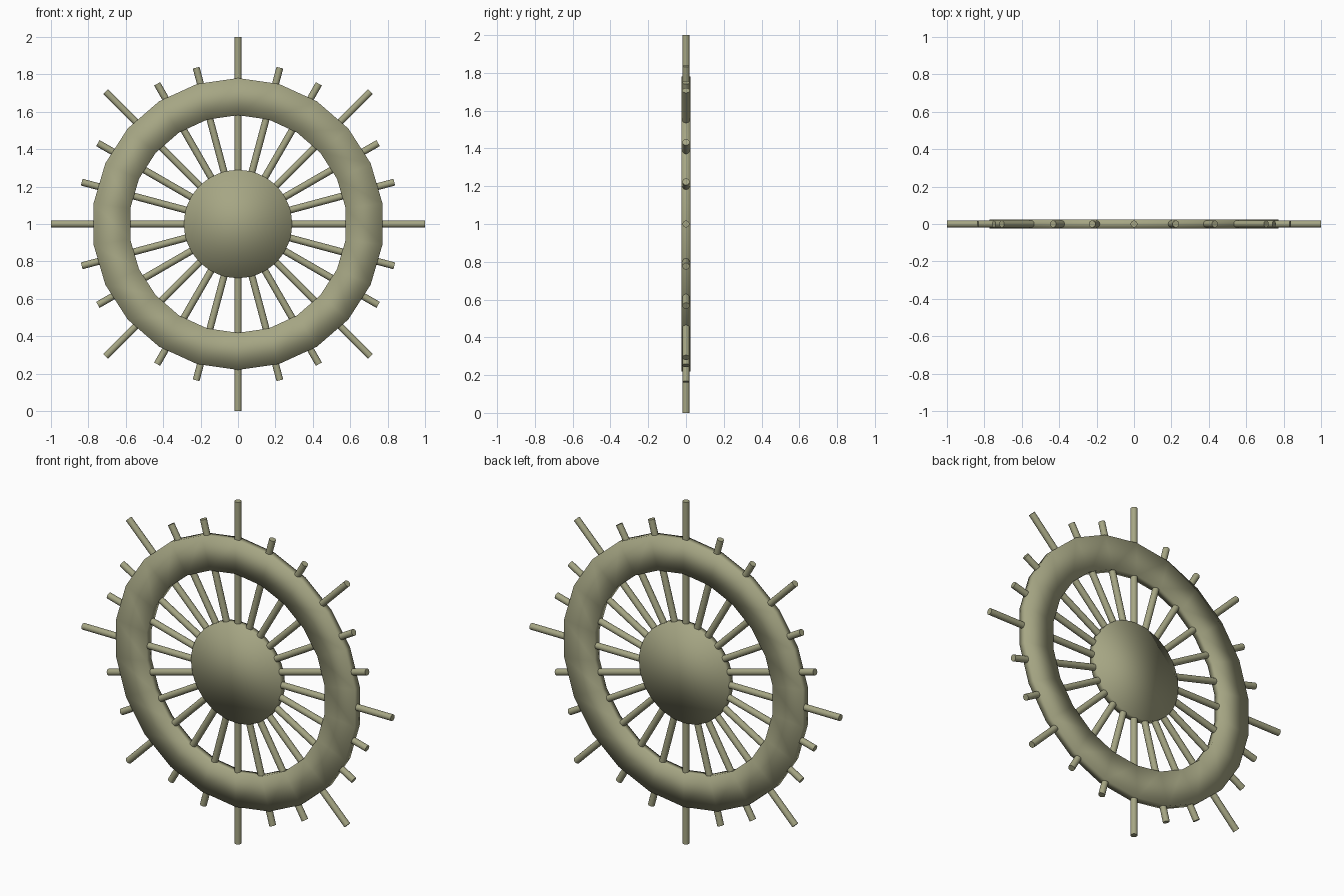
import bpy, bmesh, math
from mathutils import Matrix

if "Cube" in bpy.data.objects:
    bpy.data.objects.remove(bpy.data.objects["Cube"])

CENTRE_Z = 1.0
mat = bpy.data.materials.new("olive_wood")
mat.diffuse_color = (0.38, 0.38, 0.23, 1)
mat.use_nodes = True
mat.node_tree.nodes["Principled BSDF"].inputs["Base Color"].default_value = mat.diffuse_color


def finish(bm, name):
    bmesh.ops.recalc_face_normals(bm, faces=bm.faces)
    for f in bm.faces:
        f.smooth = True
    mesh = bpy.data.meshes.new(name)
    bm.to_mesh(mesh)
    bm.free()
    mesh.materials.append(mat)
    obj = bpy.data.objects.new(name, mesh)
    obj.location.z = CENTRE_Z
    bpy.context.collection.objects.link(obj)
    return obj


def rod(name, radius, length, sides, matrix):
    bm = bmesh.new()
    bmesh.ops.create_cone(bm, cap_ends=True, segments=sides, radius1=radius,
                          radius2=radius, depth=length, matrix=matrix)
    return finish(bm, name)


# Rim: flat 22-sided band with a rectangular section
SIDES = 22
section = [(0.78, -0.023), (0.78, 0.023), (0.582, 0.023), (0.582, -0.023)]
bm = bmesh.new()
rings = []
for i in range(SIDES):
    a = 2 * math.pi * i / SIDES
    rings.append([bm.verts.new((r * math.sin(a), y, r * math.cos(a))) for r, y in section])
for i in range(SIDES):
    p, q = rings[i], rings[(i + 1) % SIDES]
    for j in range(4):
        k = (j + 1) % 4
        bm.faces.new((p[j], p[k], q[k], q[j]))
finish(bm, "rim")

# Hub: thin disc, softly shaded
rod("hub", 0.289, 0.042, 48, Matrix.Rotation(math.pi / 2, 4, 'X'))

# Spokes: full-diameter rods, every third one extended as a handle
for i in range(12):
    long = i % 3 == 0
    spoke = rod("handle_spoke" if long else "short_spoke", 0.0185,
                2.0 if long else 1.73, 16, Matrix.Rotation(math.radians(15 * i), 4, 'Y'))
    bpy.context.view_layer.objects.active = spoke
    bpy.ops.object.select_all(action='DESELECT')
    spoke.select_set(True)
    bpy.ops.object.shade_smooth_by_angle(angle=math.radians(40))
